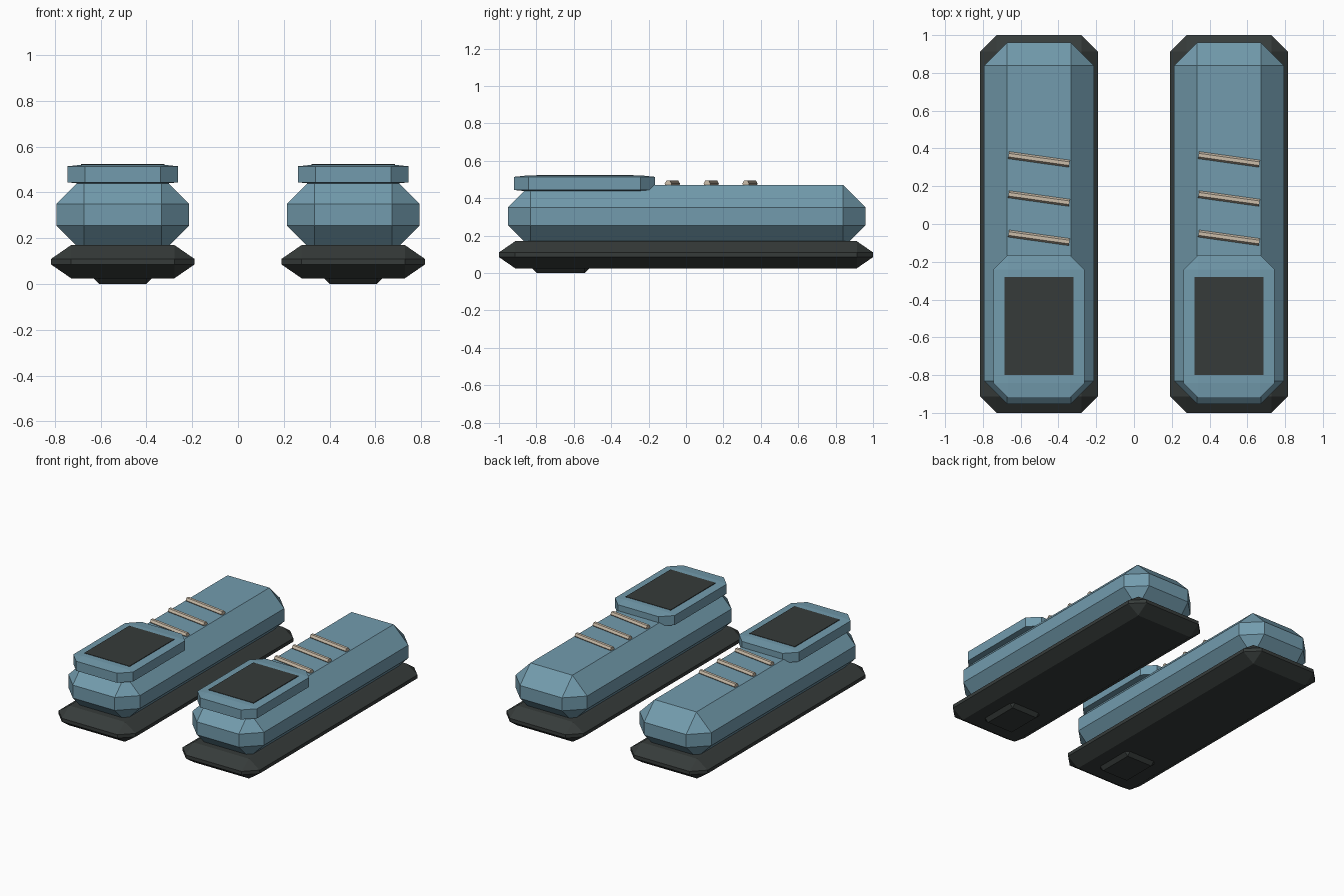
import bpy, bmesh
from math import radians
from mathutils import Matrix

default = bpy.data.objects.get("Cube")
if default:
    bpy.data.objects.remove(default, do_unlink=True)


def material(name, rgb):
    m = bpy.data.materials.new(name)
    m.use_nodes = True
    m.diffuse_color = (*rgb, 1)
    m.node_tree.nodes["Principled BSDF"].inputs["Base Color"].default_value = (*rgb, 1)
    return m


BLUE = material("dusty blue", (0.17, 0.33, 0.42))
DARK = material("charcoal", (0.037, 0.044, 0.042))
CREAM = material("lace cream", (0.6, 0.51, 0.4))


def finish(name, bm, mat, location):
    mesh = bpy.data.meshes.new(name)
    bmesh.ops.recalc_face_normals(bm, faces=bm.faces)
    bm.to_mesh(mesh)
    bm.free()
    mesh.materials.append(mat)
    obj = bpy.data.objects.new(name, mesh)
    obj.location = location
    bpy.context.collection.objects.link(obj)
    return obj


def chamfered_box(name, mat, x, ys, zs, width, bevel=0, bevel_z=None):
    """Box with all edges chamfered; bevel_z squashes the chamfer vertically."""
    squash = bevel_z / bevel if bevel_z else 1
    size = (width, ys[1] - ys[0], (zs[1] - zs[0]) / squash)
    bm = bmesh.new()
    bmesh.ops.create_cube(bm, size=1)
    bmesh.ops.scale(bm, vec=size, verts=bm.verts)
    if bevel:
        bmesh.ops.bevel(bm, geom=bm.edges[:], offset=bevel, segments=1,
                        affect='EDGES', profile=0.5)
    bmesh.ops.scale(bm, vec=(1, 1, squash), verts=bm.verts)
    return finish(name, bm, mat, (x, sum(ys) / 2, sum(zs) / 2))


def lace(name, x, y):
    """Six-sided bar lying across the shoe, slightly slanted."""
    bm = bmesh.new()
    bmesh.ops.create_cone(bm, cap_ends=True, segments=6, radius1=0.019,
                          radius2=0.019, depth=0.325)
    turn = Matrix.Rotation(radians(-8), 4, 'Z') @ Matrix.Rotation(radians(90), 4, 'Y')
    bmesh.ops.transform(bm, matrix=turn, verts=bm.verts)
    return finish(name, bm, CREAM, (x, y, 0.477))


# Two identical shoes side by side
for side, x in (("right", -0.503), ("left", 0.503)):
    chamfered_box(side + "_sole", DARK, x, (-1, 1), (0.025, 0.17), 0.625, 0.087, 0.06)
    chamfered_box(side + "_heel_pad", DARK, x, (-0.825, -0.515), (0, 0.07), 0.26, 0.027)
    chamfered_box(side + "_upper", BLUE, x, (-0.952, 0.96), (0.135, 0.47), 0.58, 0.12)
    chamfered_box(side + "_ankle_cuff", BLUE, x, (-0.92, -0.165), (0.436, 0.522), 0.484, 0.077, 0.008)
    chamfered_box(side + "_foot_opening", DARK, x, (-0.8, -0.28), (0.516, 0.525), 0.365)
    for i, y in enumerate((-0.073, 0.135, 0.342)):
        lace(f"{side}_lace_{i + 1}", x, y)
